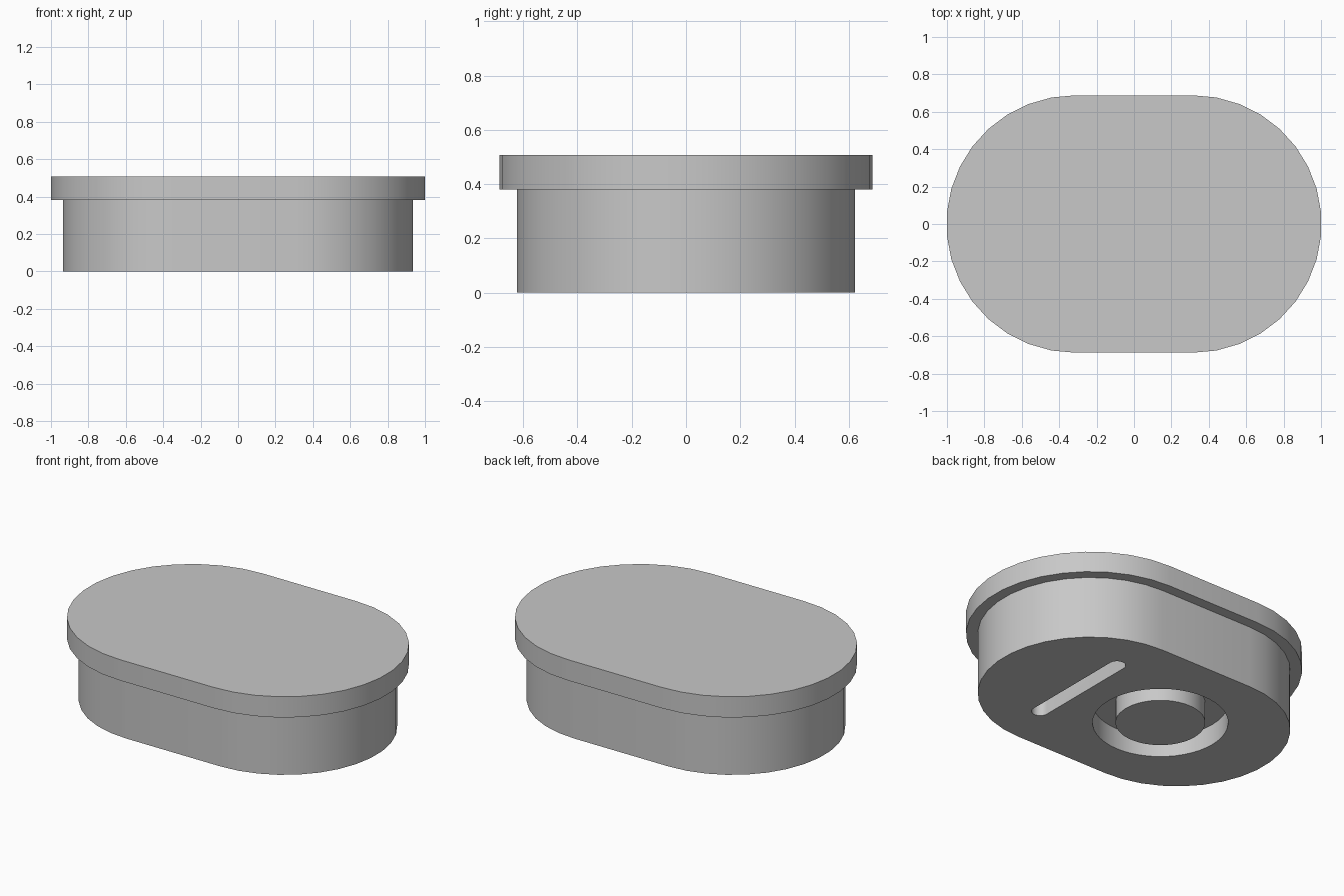
import bpy
import bmesh
import math
from math import sin, cos, pi, radians
from mathutils import Matrix

old = bpy.data.objects.get("Cube")
if old:
    bpy.data.objects.remove(old, do_unlink=True)

SPAN = 0.315          # half the straight run of the oval
BODY_TOP, TOP = 0.38, 0.507
DEPTH = 0.127         # depth of the recesses underneath

grey = bpy.data.materials.new("plain grey")
grey.use_nodes = True
colour = (0.58, 0.58, 0.58, 1)
grey.diffuse_color = colour
grey.node_tree.nodes["Principled BSDF"].inputs["Base Color"].default_value = colour


def new_object(name, bm):
    bmesh.ops.recalc_face_normals(bm, faces=bm.faces)
    mesh = bpy.data.meshes.new(name)
    bm.to_mesh(mesh)
    bm.free()
    mesh.materials.append(grey)
    obj = bpy.data.objects.new(name, mesh)
    bpy.context.collection.objects.link(obj)
    return obj


def oval_prism(name, span, radius, z0, z1, segments=17, matrix=Matrix()):
    """Two half circles joined by straight sides, extruded upwards."""
    bm = bmesh.new()
    points = []
    for side in (1, -1):
        for i in range(segments + 1):
            a = -pi / 2 + pi * i / segments
            points.append((side * (span + radius * cos(a)), side * radius * sin(a), z0))
    face = bm.faces.new([bm.verts.new(p) for p in points])
    out = bmesh.ops.extrude_face_region(bm, geom=[face])
    tops = [v for v in out["geom"] if isinstance(v, bmesh.types.BMVert)]
    bmesh.ops.translate(bm, vec=(0, 0, z1 - z0), verts=tops)
    bm.transform(matrix)
    return new_object(name, bm)


def ring_prism(name, x, inner, outer, z0, z1, segments=48):
    """Square-section ring, revolved from four corners."""
    bm = bmesh.new()
    corners = [(inner, z0), (outer, z0), (outer, z1), (inner, z1)]
    loops = []
    for i in range(segments):
        a = 2 * pi * i / segments
        loops.append([bm.verts.new((x + r * cos(a), r * sin(a), z)) for r, z in corners])
    for i in range(segments):
        p, q = loops[i], loops[(i + 1) % segments]
        for k in range(4):
            n = (k + 1) % 4
            bm.faces.new((p[k], p[n], q[n], q[k]))
    return new_object(name, bm)


def cut(target, cutter):
    cutter.hide_render = True
    mod = target.modifiers.new("cut", "BOOLEAN")
    mod.operation = "DIFFERENCE"
    mod.solver = "EXACT"
    mod.object = cutter
    bpy.context.view_layer.objects.active = target
    bpy.ops.object.modifier_apply(modifier=mod.name)
    bpy.data.objects.remove(cutter, do_unlink=True)


# Lower body and the wider lid above it
body = oval_prism("body", SPAN, 0.623, 0, BODY_TOP)
lid = oval_prism("lid", SPAN, 0.688, BODY_TOP, TOP)

# Round groove with a central post, and a crosswise slot, in the underside
cut(body, ring_prism("groove_cutter", -0.19, 0.248, 0.375, -0.05, DEPTH))
crosswise = Matrix.Translation((0.4, 0, 0)) @ Matrix.Rotation(pi / 2, 4, "Z")
cut(body, oval_prism("slot_cutter", 0.33, 0.048, -0.05, DEPTH, 16, crosswise))

# Smooth walls with crisp rims
for obj in (body, lid):
    bpy.ops.object.select_all(action="DESELECT")
    obj.select_set(True)
    bpy.context.view_layer.objects.active = obj
    bpy.ops.object.shade_smooth_by_angle(angle=radians(30))
